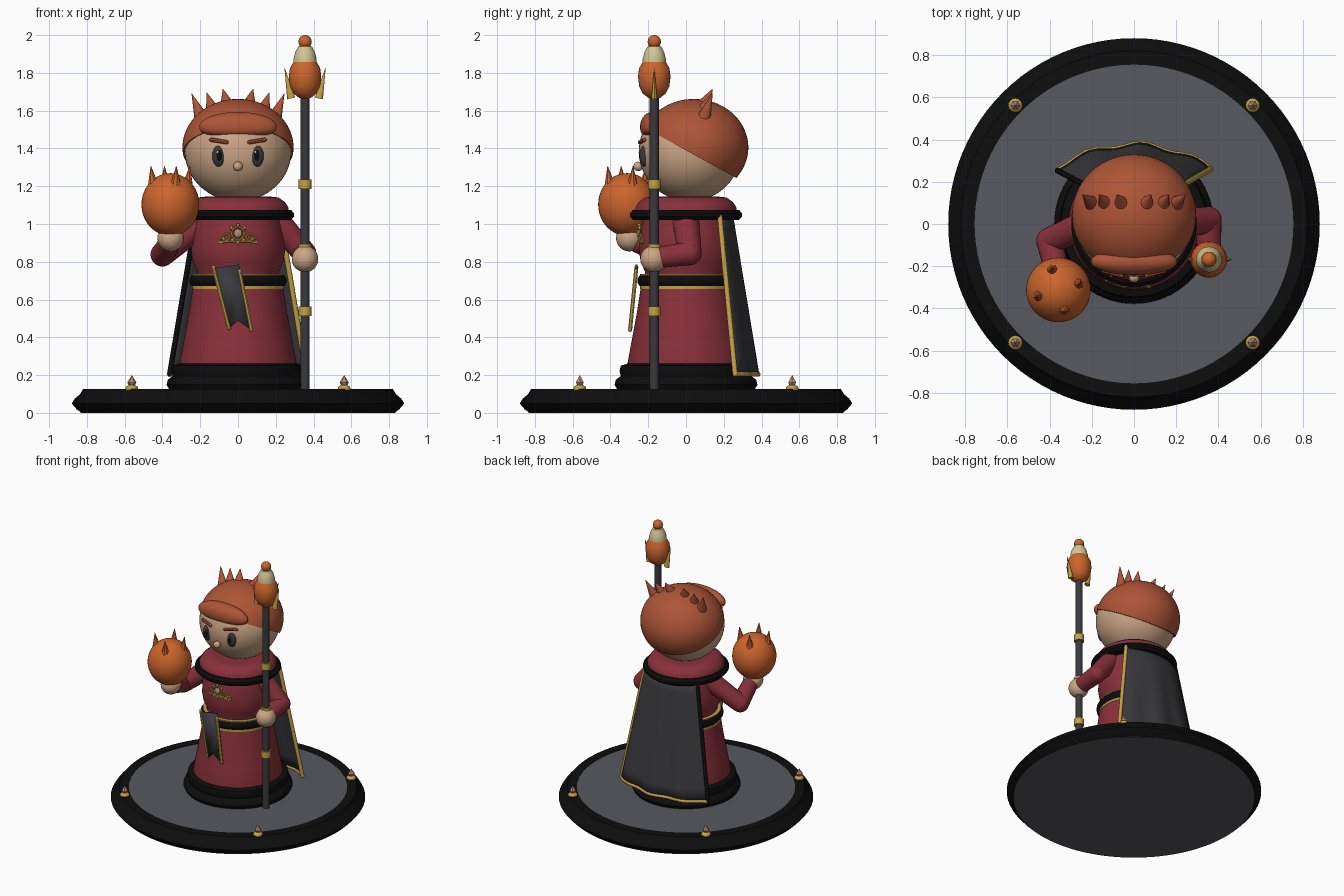
import bpy, bmesh, math
from mathutils import Vector, Matrix

if "Cube" in bpy.data.objects:
    bpy.data.objects.remove(bpy.data.objects["Cube"])

def mat(name, r, g, b):
    m = bpy.data.materials.new(name)
    m.diffuse_color = (r, g, b, 1)
    m.use_nodes = True
    m.node_tree.nodes["Principled BSDF"].inputs["Base Color"].default_value = m.diffuse_color
    return m

RED = mat("robe red", .25, .03, .042)
HAIR = mat("auburn hair", .42, .09, .038)
ORANGE = mat("pumpkin orange", .6, .13, .025)
SKIN = mat("skin", .6, .38, .24)
CREAM = mat("cream", .65, .56, .3)
GOLD = mat("gold", .55, .36, .06)
BLACK = mat("black", .004, .004, .004)
CHAR = mat("charcoal", .042, .042, .048)
STONE = mat("stone grey", .095, .1, .118)
TAN = mat("crystal tan", .45, .28, .21)

def finish(name, bm, material, angle=40):
    bmesh.ops.recalc_face_normals(bm, faces=bm.faces)
    me = bpy.data.meshes.new(name)
    bm.to_mesh(me)
    bm.free()
    me.materials.append(material)
    for p in me.polygons:
        p.use_smooth = True
    me.set_sharp_from_angle(angle=math.radians(angle))
    ob = bpy.data.objects.new(name, me)
    bpy.context.collection.objects.link(ob)
    return ob

def lathe(name, prof, material, loc=(0, 0), n=64, closed=False):
    """Revolve (radius, z) points about a vertical axis at loc."""
    bm = bmesh.new()
    vs = [bm.verts.new((loc[0] + r, loc[1], z)) for r, z in prof]
    es = [bm.edges.new((a, b)) for a, b in zip(vs, vs[1:])]
    if closed:
        es.append(bm.edges.new((vs[-1], vs[0])))
    bmesh.ops.spin(bm, geom=vs + es, cent=(*loc, 0), axis=(0, 0, 1),
                   angle=math.tau, steps=n, use_duplicate=False)
    bmesh.ops.remove_doubles(bm, verts=bm.verts, dist=1e-5)
    return finish(name, bm, material)

def add_ball(bm, c, r, n=24):
    r = r if isinstance(r, tuple) else (r, r, r)
    bmesh.ops.create_uvsphere(bm, u_segments=n, v_segments=max(n * 2 // 3, 6), radius=1,
                              matrix=Matrix.Translation(c) @ Matrix.Diagonal((*r, 1)))

def add_cone(bm, a, b, r1, r2, n=16, flat=1):
    a, b = Vector(a), Vector(b)
    d = b - a
    m = (Matrix.Translation((a + b) / 2) @ d.to_track_quat('Z', 'Y').to_matrix().to_4x4()
         @ Matrix.Diagonal((flat, 1, 1, 1)))
    bmesh.ops.create_cone(bm, cap_ends=True, segments=n, radius1=r1, radius2=r2,
                          depth=d.length, matrix=m)

def ball(name, c, r, material, n=32):
    bm = bmesh.new()
    add_ball(bm, c, r, n)
    return finish(name, bm, material)

def cones(name, items, material, n=12, flat=1):
    bm = bmesh.new()
    for a, b, r in items:
        add_cone(bm, a, b, r, .001, n, flat)
    return finish(name, bm, material)

def chain(name, paths, r, material, n=16):
    """Round tubes with ball joints along each path; r may be one value per point."""
    bm = bmesh.new()
    for pts in paths:
        rs = r if isinstance(r, tuple) else (r,) * len(pts)
        for p, q in zip(pts, rs):
            add_ball(bm, p, q, n)
        for i in range(len(pts) - 1):
            add_cone(bm, pts[i], pts[i + 1], rs[i], rs[i + 1], n)
    return finish(name, bm, material)

def lerp(a, b, t):
    return a + (b - a) * t

# Base: stone disc with a bevelled black rim and four crystal studs
lathe("base_stone", [(0, 0), (.835, 0), (.756, .124), (0, .124)], STONE, n=96)
lathe("base_rim", [(.83, .001), (.855, .02), (.88, .05), (.865, .075), (.835, .1), (.82, .127),
                   (.755, .127), (.755, .11)], BLACK, n=96, closed=True)
for i in range(4):
    a = math.radians(45 + 90 * i)
    x, y = .795 * math.cos(a), .795 * math.sin(a)
    ball(f"stud_mount_{i}", (x, y, .128), (.034, .034, .022), GOLD, 16)
    lathe(f"stud_crystal_{i}", [(0, .13), (.014, .14), (.024, .162), (0, .2)], TAN, (x, y), 6)

# Robe: stepped black hem, skirt, belt, torso, collar
lathe("robe_hem", [(.3, .125), (.365, .125), (.378, .15), (.372, .175), (.345, .195), (.352, .22),
                   (.345, .25), (.305, .262)], BLACK)
lathe("skirt", [(.31, .2), (.31, .26), (.286, .39), (.26, .53), (.237, .68)], RED)
lathe("belt_gold", [(.2, .655), (.243, .655), (.243, .735), (.2, .735)], GOLD, closed=True)
lathe("belt_black", [(.22, .672), (.245, .672), (.258, .69), (.258, .71), (.245, .727),
                     (.22, .727)], BLACK, closed=True)
lathe("torso", [(.215, .7), (.218, .75), (.24, .8), (.248, .85), (.245, .93), (.232, 1.0),
                (.22, 1.06)], RED)
lathe("collar_band", [(.2, 1.022), (.28, 1.022), (.297, 1.04), (.297, 1.057), (.28, 1.075),
                      (.2, 1.075)], BLACK, closed=True)
lathe("collar", [(.2, 1.04), (.268, 1.06), (.268, 1.085), (.25, 1.115), (.215, 1.14),
                 (.17, 1.145), (0, 1.13)], RED)

# Head and face
HC, HR = Vector((0, .02, 1.385)), (.282, .27, .265)
ball("head", HC, HR, SKIN, 48)
ball("nose", (0, -.253, 1.305), .025, SKIN, 20)
for s, side in ((-1, "right"), (1, "left")):
    ball("eye_" + side, (s * .102, -.222, 1.36), (.034, .024, .056), CHAR, 24)
    ball("pupil_" + side, (s * .1, -.236, 1.362), (.018, .013, .034), BLACK, 16)
    ball("eye_glint_" + side, (s * .1 - .008, -.247, 1.38), (.006, .004, .008), CREAM, 10)
    chain("brow_" + side, [[(s * .06, -.244, 1.433), (s * .142, -.222, 1.446)]], .011, HAIR, 8)

# Hair: cap cut on a slanted plane, fringe, fan of spikes
bm = bmesh.new()
add_ball(bm, (0, .042, 1.405), (.294, .288, .257), 56)
cut = bmesh.ops.bisect_plane(bm, geom=bm.verts[:] + bm.edges[:] + bm.faces[:],
                             plane_co=(0, 0, 1.39), plane_no=(0, .55, 1), clear_inner=True)
bmesh.ops.holes_fill(bm, edges=[e for e in bm.edges if e.is_boundary])
finish("hair_cap", bm, HAIR)
bm = bmesh.new()
add_ball(bm, (0, -.178, 1.515), (.205, .065, .078), 40)
for v in bm.verts:                      # flatter lower edge
    if v.co.z < 1.515:
        v.co.z = 1.515 - .058 * ((1.515 - v.co.z) / .078) ** .7
finish("fringe", bm, HAIR)
spikes = []
for s in (-1, 1):
    for bx, bz, tx, tz in ((.055, 1.62, .08, 1.715), (.13, 1.59, .165, 1.695),
                           (.19, 1.55, .245, 1.69)):
        spikes.append(((s * bx, .09, bz), (s * tx, .14, tz), .042))
cones("hair_spikes", spikes, HAIR)

# Arms and hands
chain("right_arm", [[(-.2, .01, 1.0), (-.4, -.08, .838), (-.36, -.25, .9)]], (.07, .063, .056), RED, 24)
chain("left_arm", [[(.21, .0, 1.01), (.352, .02, .845), (.355, -.13, .825)]], (.07, .063, .056), RED, 24)
ball("right_hand", (-.357, -.3, .925), .07, SKIN)
ball("left_hand", (.355, -.172, .815), .07, SKIN)

# Spiked orb in the right hand
OC = Vector((-.358, -.312, 1.103))
ball("orb", OC, (.153, .153, .166), ORANGE, 40)
items = []
for k in range(4):
    a = math.radians(17 + 90 * k)
    d = Vector((math.cos(a), math.sin(a), 0))
    items.append((OC + d * .095 + Vector((0, 0, .1)), OC + d * .108 + Vector((0, 0, .205)), .03))
cones("orb_spikes", items, ORANGE, 8)

# Staff
SX, SY = .355, -.168
lathe("staff_shaft", [(0, .127), (.024, .127), (.024, 1.7), (0, 1.7)], CHAR, (SX, SY), 24)
for i, z in enumerate((.538, .87, 1.21)):
    lathe(f"staff_ring_{i}", [(.02, z - .025), (.034, z - .025), (.034, z + .025), (.02, z + .025)],
          GOLD, (SX, SY), 24, True)
lathe("staff_bulb", [(0, 1.66), (.03, 1.667), (.06, 1.69), (.08, 1.73), (.086, 1.78), (.08, 1.825),
                     (.06, 1.86), (0, 1.875)], ORANGE, (SX, SY), 32)
lathe("staff_cap", [(0, 1.84), (.061, 1.845), (.061, 1.875), (.052, 1.91), (.036, 1.94), (0, 1.95)],
      CREAM, (SX, SY), 32)
ball("staff_tip", (SX, SY, 1.965), .035, ORANGE, 24)
cones("staff_prongs", [((SX + s * .073, SY, 1.665), (SX + s * .108, SY, 1.825), .022)
                       for s in (-1, 1)], GOLD, 12, .7)

# Cape: flaring curved sheet with rolled trim
def cape(u, t):
    wave = .011 * t * math.sin(u * 9 + .6)
    return Vector((u * lerp(.22, .362, t),
                   lerp(.243, .372, t) - u * u * lerp(.065, .11, t) + wave,
                   lerp(1.05, .205, t)))

bm = bmesh.new()
NU, NT = 24, 10
grid = [[bm.verts.new(cape(-1 + 2 * i / NU, j / NT)) for i in range(NU + 1)] for j in range(NT + 1)]
for j in range(NT):
    for i in range(NU):
        bm.faces.new((grid[j][i], grid[j][i + 1], grid[j + 1][i + 1], grid[j + 1][i]))
ob = finish("cape", bm, CHAR)
sol = ob.modifiers.new("thickness", "SOLIDIFY")
sol.thickness, sol.offset = .012, 0
ts = [j / 6 for j in range(7)]
chain("cape_edge_gold", [[cape(1, t) for t in ts]], .014, GOLD, 10)
chain("cape_edge_black", [[cape(-1, t) for t in ts]], .014, BLACK, 10)
chain("cape_hem_gold", [[cape(-1 + i / 8, 1) for i in range(17)]], .013, GOLD, 10)

# Hanging sash with swallowtail end and gold edges
def sash(x, z):
    return Vector((x, -.263 - (.77 - z) * .1, z))

bm = bmesh.new()
f = bm.faces.new([bm.verts.new(sash(*p)) for p in
                  ((-.13, .765), (.005, .785), (.07, .44), (.0, .49), (-.045, .45))])
bmesh.ops.triangulate(bm, faces=[f])
ob = finish("sash", bm, CHAR)
sol = ob.modifiers.new("thickness", "SOLIDIFY")
sol.thickness, sol.offset = .012, 0
chain("sash_trim", [[sash(-.13, .77), sash(-.048, .45)], [sash(.008, .75), sash(.07, .44)]],
      .011, GOLD, 8)

# Chest ornament: ring, gem, mirrored scrolls and beads
def chest(x, z):
    return Vector((x, -math.sqrt(.249 ** 2 - x * x), z))

def loop(cx, cz, r, turns=1.0, start=0.0, n=14):
    return [chest(cx + r * math.cos(start + math.tau * turns * i / n),
                  cz + r * math.sin(start + math.tau * turns * i / n)) for i in range(n + 1)]

paths = [loop(0, .95, .034)]
for s in (-1, 1):
    paths += [loop(s * .06, .93, .017), loop(s * .086, .913, .012),
              [chest(0, .908), chest(s * .05, .908), chest(s * .1, .903)]]
chain("chest_ornament", paths, .0055, GOLD, 6)
ball("chest_gem", chest(0, .95), (.022, .012, .024), TAN, 16)
bm = bmesh.new()
for x, z in ((0, .995), (-.035, .98), (.035, .98), (0, .902), (-.03, .915), (.03, .915)):
    add_ball(bm, chest(x, z), .009, 10)
finish("chest_beads", bm, GOLD)
